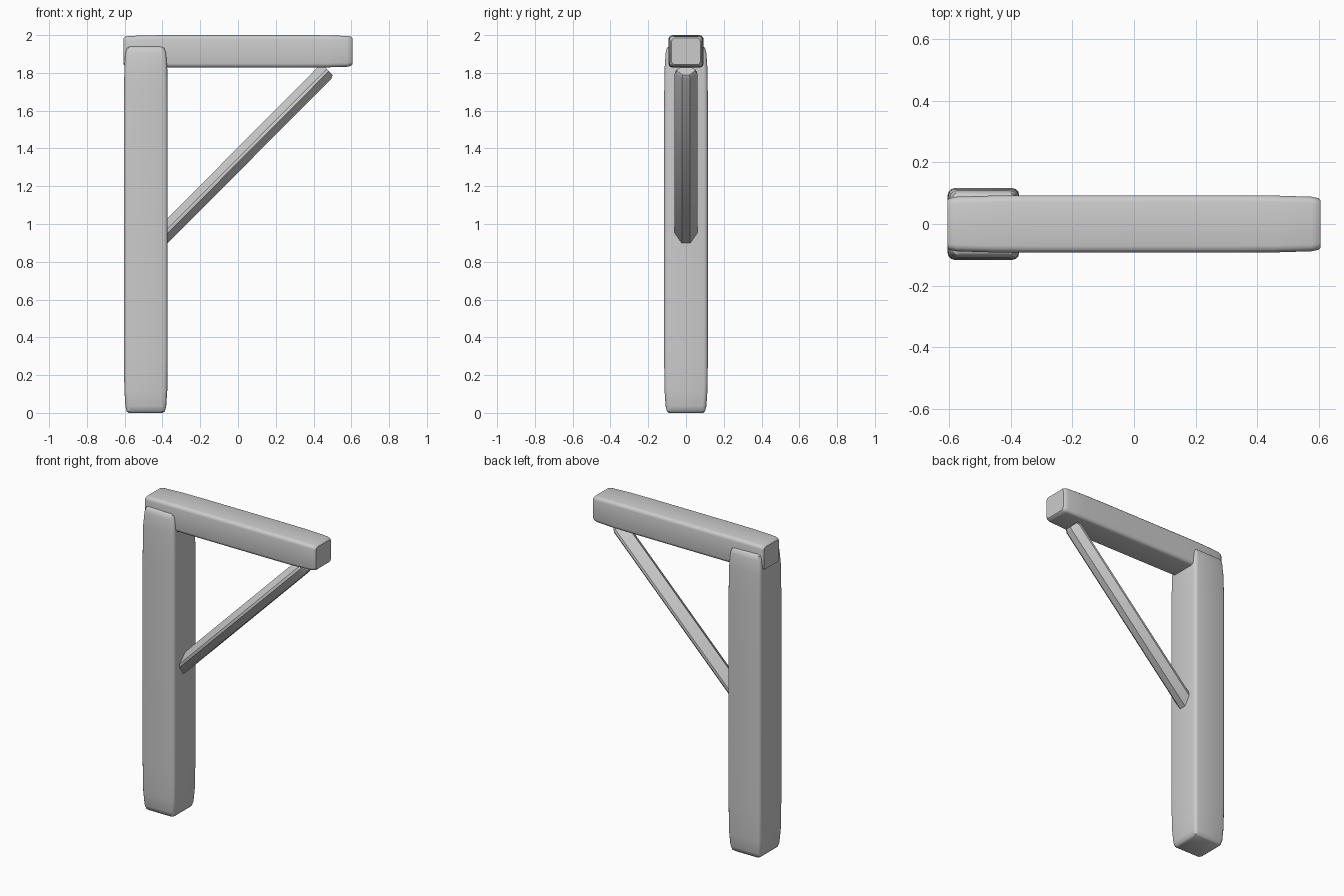
import bpy, bmesh
from math import radians, cos, sin, pi
from mathutils import Vector

cube = bpy.data.objects.get("Cube")
if cube:
    bpy.data.objects.remove(cube, do_unlink=True)

grey = bpy.data.materials.new("plain grey")
grey.use_nodes = True
colour = (0.6, 0.6, 0.6, 1)
grey.diffuse_color = colour
grey.node_tree.nodes["Principled BSDF"].inputs["Base Color"].default_value = colour


def rounded_section(half_u, half_v, radius, steps=3):
    """Outline of a rectangle with softened corners."""
    points = []
    for corner, (su, sv) in enumerate([(1, 1), (-1, 1), (-1, -1), (1, -1)]):
        for i in range(steps + 1):
            a = (corner + i / steps) * pi / 2
            points.append((su * (half_u - radius) + radius * cos(a),
                           sv * (half_v - radius) + radius * sin(a)))
    return points


def timber(name, section, start, end, u, stations):
    """Loft a section from start to end; stations are (distance inward from either end, scale)."""
    start, end, u = Vector(start), Vector(end), Vector(u)
    axis = (end - start).normalized()
    v = axis.cross(u)
    length = (end - start).length
    rings = [(d, s) for d, s in stations]
    rings += [(length - d, s) for d, s in reversed(stations)]
    bm = bmesh.new()
    loops = [[bm.verts.new(start + axis * d + (u * a + v * b) * s) for a, b in section]
             for d, s in rings]
    n = len(section)
    for low, high in zip(loops, loops[1:]):
        for i in range(n):
            j = (i + 1) % n
            bm.faces.new((low[i], low[j], high[j], high[i]))
    bm.faces.new(loops[0])
    bm.faces.new(loops[-1])
    bmesh.ops.recalc_face_normals(bm, faces=bm.faces)
    mesh = bpy.data.meshes.new(name)
    bm.to_mesh(mesh)
    bm.free()
    mesh.materials.append(grey)
    obj = bpy.data.objects.new(name, mesh)
    bpy.context.collection.objects.link(obj)
    bpy.ops.object.select_all(action="DESELECT")
    obj.select_set(True)
    bpy.context.view_layer.objects.active = obj
    bpy.ops.object.shade_smooth_by_angle(angle=radians(40))
    return obj


# Upright post with worn ends
timber("post", rounded_section(0.116, 0.116, 0.022), (-0.488, 0, 0), (-0.488, 0, 1.94),
       (1, 0, 0), [(0, 0.78), (0.008, 0.87), (0.035, 0.93), (0.12, 0.98), (0.3, 1)])

# Horizontal beam resting in the top of the post
timber("beam", rounded_section(0.093, 0.086, 0.022), (-0.605, 0, 1.914), (0.605, 0, 1.914),
       (0, 1, 0), [(0, 0.82), (0.008, 0.9), (0.03, 0.95), (0.15, 0.99), (0.3, 1)])

# Diagonal brace with a ridged underside
brace_section = [(0.022, 0.046), (-0.022, 0.046), (-0.06, 0.008),
                 (-0.058, -0.008), (0, -0.048), (0.058, -0.008), (0.06, 0.008)]
timber("brace", [(a, -b) for a, b in brace_section], (-0.45, 0, 0.885), (0.475, 0, 1.815),
       (0, 1, 0), [(0, 0.8), (0.02, 1)])
